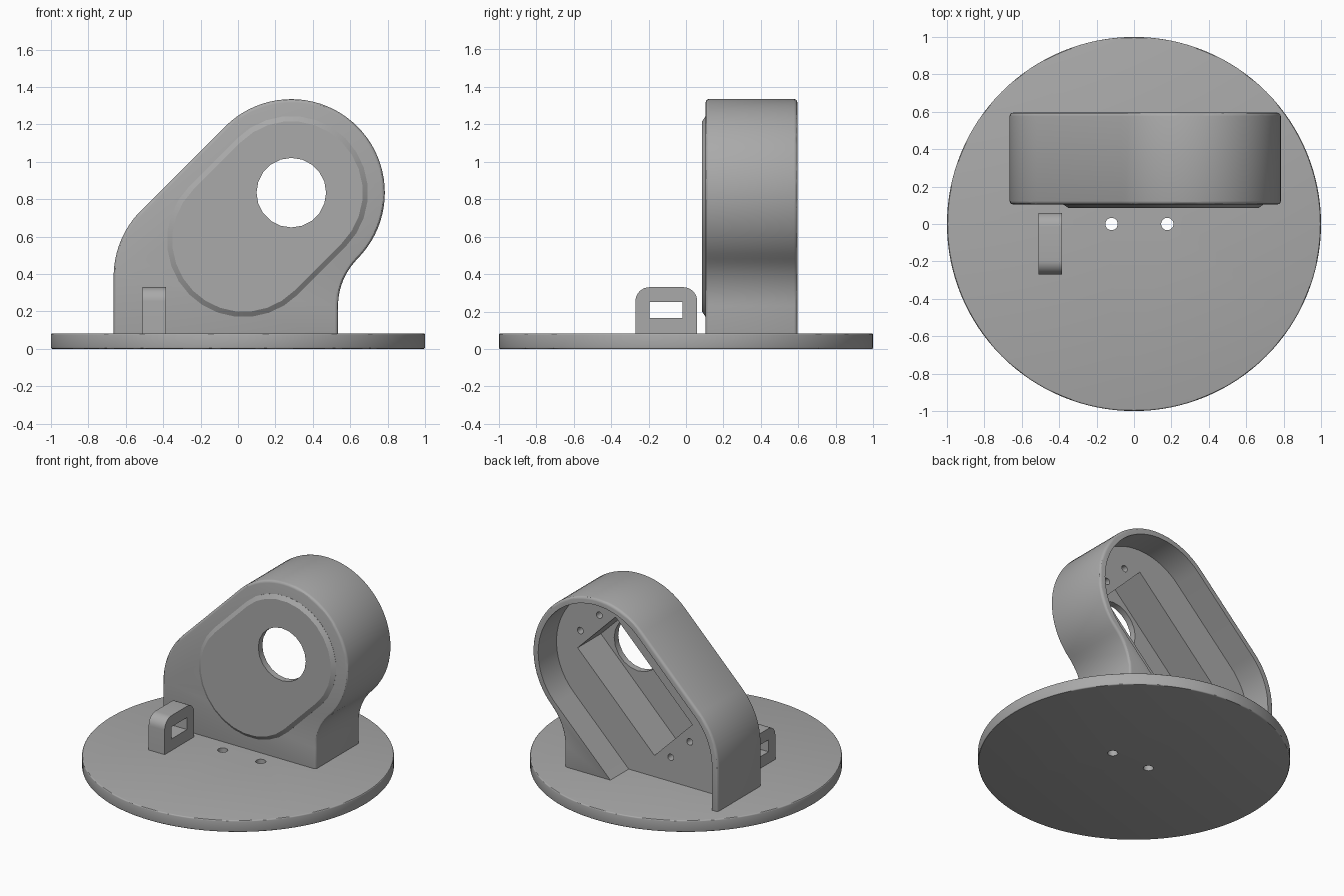
import bpy, bmesh
from math import sin, cos, radians, sqrt
from mathutils import Vector

cube = bpy.data.objects.get("Cube")
if cube:
    bpy.data.objects.remove(cube, do_unlink=True)

grey = bpy.data.materials.new("plain grey")
grey.use_nodes = True
COLOR = (0.4, 0.4, 0.4, 1)
grey.diffuse_color = COLOR
grey.node_tree.nodes["Principled BSDF"].inputs["Base Color"].default_value = COLOR


def arc(cx, cz, r, a0, a1, n):
    """Points on an arc, angles in degrees."""
    angles = [radians(a0 + (a1 - a0) * i / n) for i in range(n + 1)]
    return [(cx + r * cos(a), cz + r * sin(a)) for a in angles]


def loft(name, loops):
    """Closed solid through matching loops of 3D points."""
    bm = bmesh.new()
    rings = [[bm.verts.new(p) for p in loop] for loop in loops]
    n = len(rings[0])
    for a, b in zip(rings, rings[1:]):
        for i in range(n):
            j = (i + 1) % n
            bm.faces.new((a[i], a[j], b[j], b[i]))
    bm.faces.new(rings[0])
    bm.faces.new(rings[-1])
    bmesh.ops.recalc_face_normals(bm, faces=bm.faces)
    mesh = bpy.data.meshes.new(name)
    bm.to_mesh(mesh)
    bm.free()
    obj = bpy.data.objects.new(name, mesh)
    bpy.context.collection.objects.link(obj)
    mesh.materials.append(grey)
    return obj


def along_y(name, pts, y0, y1):
    return loft(name, [[(x, y, z) for x, z in pts] for y in (y0, y1)])


def along_x(name, pts, x0, x1):
    return loft(name, [[(x, y, z) for y, z in pts] for x in (x0, x1)])


def along_z(name, pts, z0, z1):
    return loft(name, [[(x, y, z) for x, y in pts] for z in (z0, z1)])


def circle(cx, cz, r, n):
    return arc(cx, cz, r, 0, 360, n)[:-1]


def finish(obj, cutters=(), bevel=0):
    """Round the edges, cut the openings and bake the result."""
    if bevel:
        m = obj.modifiers.new("round", "BEVEL")
        m.width, m.segments = bevel, 3
        m.limit_method, m.angle_limit = "ANGLE", radians(40)
    for c in cutters:
        m = obj.modifiers.new("cut", "BOOLEAN")
        m.operation, m.solver, m.object = "DIFFERENCE", "EXACT", c
    graph = bpy.context.evaluated_depsgraph_get()
    baked = bpy.data.meshes.new_from_object(obj.evaluated_get(graph))
    obj.modifiers.clear()
    obj.data = baked
    bpy.ops.object.select_all(action="DESELECT")
    obj.select_set(True)
    bpy.context.view_layer.objects.active = obj
    bpy.ops.object.shade_smooth_by_angle(angle=radians(30))


# Shared layout: bearing centre, lower-left corner centre, 45 degree mount axis
HX, HZ = 0.285, 0.835
LX, LZ = -0.165, 0.386
MOUNT = Vector((0.126, 0.682))
U = Vector((1, 1)) / sqrt(2)
V = Vector((-1, 1)) / sqrt(2)


def on_mount(u, v):
    return tuple(MOUNT + U * u + V * v)


# Round base plate with two screw holes
base = along_z("base_plate", circle(0, 0, 1, 128), 0, 0.083)
base_cuts = [along_z("base_hole", circle(x, 0, 0.033, 24), -0.1, 0.2) for x in (-0.12, 0.178)]
finish(base, base_cuts, 0.008)

# Housing: big round head, sloping back, concave foot on one side
foot = arc(0.89, 0.23, 0.355, 180, 135, 10)
outline = [(0.535, 0.04)] + foot[:-1] + arc(HX, HZ, 0.5, -45, 135, 40)
outline += arc(LX, LZ, 0.5, 135, 180, 12) + [(-0.665, 0.04)]
housing = along_y("housing", outline, 0.105, 0.595)

# Open rear cavity
hollow = arc(HX, HZ, 0.455, -45, 135, 40) + arc(LX, LZ, 0.455, 135, 180, 12)
hollow += [(-0.62, 0.02), (0.112, 0.02)]
cavity = along_y("cavity_cutter", hollow, 0.39, 0.8)

# Slanted motor pocket, shaft opening and mounting screw holes
corners = [on_mount(u, v) for u, v in ((0.425, 0.21), (-0.425, 0.21), (-0.425, -0.21), (0.425, -0.21))]
pocket = along_y("pocket_cutter", corners, 0.13, 0.5)
opening = along_y("opening_cutter", circle(HX, HZ, 0.186, 20), 0, 0.3)
screws = [along_y("screw_cutter", circle(*on_mount(u, v), 0.023, 16), 0.2, 0.45)
          for u in (-0.5, 0.5) for v in (-0.105, 0.105)]
finish(housing, [cavity, pocket, opening] + screws, 0.018)


# Raised front pad with chamfered rim
def stadium(r):
    return arc(HX, HZ, r, -45, 135, 14) + arc(0.03, 0.58, r, 135, 315, 14)


pad = loft("front_pad", [[(x, y, z) for x, z in stadium(r)]
                         for r, y in ((0.41, 0.12), (0.41, 0.104), (0.382, 0.085))])
finish(pad, [opening])

# Cable loop on the base
loop_outline = [(-0.27, 0.06)] + [(0.06, 0.06)]
loop_outline += arc(-0.015, 0.255, 0.075, 0, 90, 8) + arc(-0.195, 0.255, 0.075, 90, 180, 8)
cable_loop = along_x("cable_loop", loop_outline, -0.51, -0.385)
slot = along_x("slot_cutter", [(-0.195, 0.165), (-0.02, 0.165), (-0.02, 0.25), (-0.195, 0.25)], -0.7, -0.2)
finish(cable_loop, [slot])

# Helpers are no longer needed
for c in base_cuts + [cavity, pocket, opening, slot] + screws:
    bpy.data.objects.remove(c, do_unlink=True)
